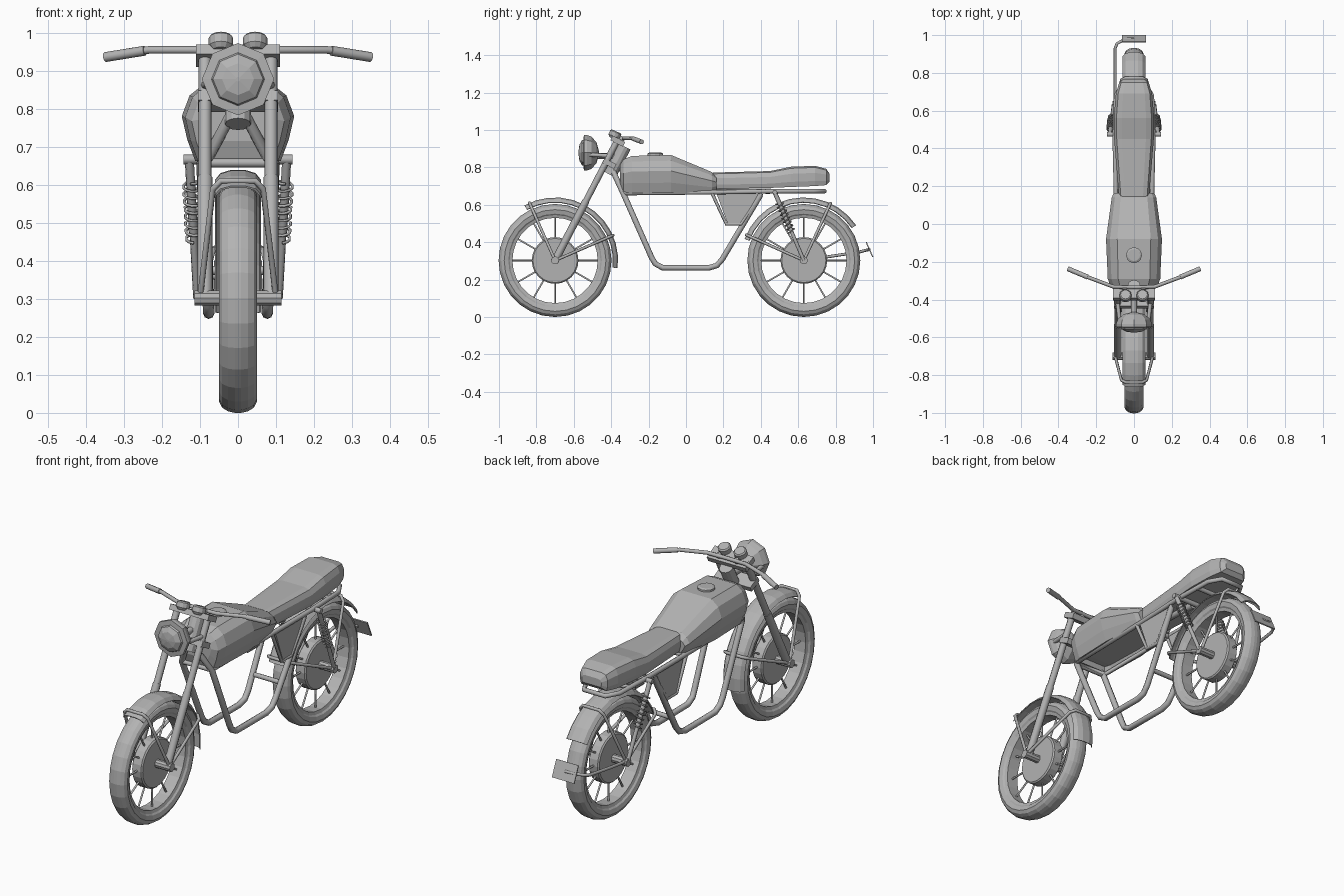
import bpy, bmesh, math
from mathutils import Vector

if "Cube" in bpy.data.objects:
    bpy.data.objects.remove(bpy.data.objects["Cube"])

grey = bpy.data.materials.new("plain_grey")
grey.diffuse_color = (0.45, 0.45, 0.45, 1)
grey.use_nodes = True
grey.node_tree.nodes["Principled BSDF"].inputs["Base Color"].default_value = grey.diffuse_color


def finish(name, bm):
    bmesh.ops.remove_doubles(bm, verts=bm.verts, dist=1e-5)
    bmesh.ops.recalc_face_normals(bm, faces=bm.faces)
    me = bpy.data.meshes.new(name)
    bm.to_mesh(me)
    bm.free()
    me.materials.append(grey)
    ob = bpy.data.objects.new(name, me)
    bpy.context.collection.objects.link(ob)
    return ob


def loft(rings, loop_rings=False, loop_pts=True, caps=False):
    bm = bmesh.new()
    vs = [[bm.verts.new(p) for p in r] for r in rings]
    n, m = len(vs), len(vs[0])
    for i in range(n if loop_rings else n - 1):
        for j in range(m if loop_pts else m - 1):
            a, b = vs[i], vs[(i + 1) % n]
            k = (j + 1) % m
            bm.faces.new((a[j], a[k], b[k], b[j]))
    if caps:
        bm.faces.new(vs[0])
        bm.faces.new(vs[-1])
    return bm


def lathe(name, profile, centre, axis, n, closed=False):
    # profile of (radius, offset along axis)
    c, ax = Vector(centre), Vector(axis).normalized()
    u = ax.cross(Vector((0, 0, 1)) if abs(ax.z) < 0.9 else Vector((1, 0, 0))).normalized()
    v = ax.cross(u)
    rings = [[c + ax * h + (u * math.cos(t) + v * math.sin(t)) * r
              for t in (2 * math.pi * i / n for i in range(n))] for r, h in profile]
    return finish(name, loft(rings, loop_rings=closed, caps=not closed))


def tube(name, pts, r, mirror=False, cyclic=False, res=2):
    for side in ((1, -1) if mirror else (1,)):
        cu = bpy.data.curves.new(name, 'CURVE')
        cu.dimensions = '3D'
        cu.bevel_depth, cu.bevel_resolution, cu.use_fill_caps = r, res, True
        sp = cu.splines.new('POLY')
        sp.points.add(len(pts) - 1)
        for p, q in zip(sp.points, pts):
            p.co = (q[0] * side, q[1], q[2], 1)
        sp.use_cyclic_u = cyclic
        cu.materials.append(grey)
        label = name if not mirror else name + ("_right" if side > 0 else "_left")
        ob = bpy.data.objects.new(label, cu)
        bpy.context.collection.objects.link(ob)
        bpy.ops.object.select_all(action='DESELECT')
        ob.select_set(True)
        bpy.context.view_layer.objects.active = ob
        bpy.ops.object.convert(target='MESH')


def block(name, centre, size, rot_x=0):
    bm = bmesh.new()
    bmesh.ops.create_cube(bm, size=1)
    for v in bm.verts:
        v.co = Vector(v.co) * Vector((1, 1, 1)).length / math.sqrt(3)
        v.co = Vector((v.co.x * size[0], v.co.y * size[1], v.co.z * size[2]))
    ob = finish(name, bm)
    ob.location, ob.rotation_euler.x = centre, rot_x
    return ob


def body(name, sections, cross):
    # sections: y, bottom z, top z, half width; cross: width and height fractions
    rings = []
    for y, zb, zt, w in sections:
        right = [(w * fx, y, zb + (zt - zb) * fz) for fx, fz in cross]
        rings.append(right + [(-x, yy, z) for x, yy, z in reversed(right)])
    return loft(rings, caps=True)


# wheels, mudguards and their stays
WZ = 0.302


def wheel(label, cy, guard, stays):
    c = (0, cy, WZ)

    def at(x, r, deg):
        a = math.radians(deg)
        return (x, cy + r * math.cos(a), WZ + r * math.sin(a))
    half = [(.242, .036), (.25, .044), (.272, .05), (.288, .042), (.298, .026), (.302, .008)]
    lathe(label + "_tyre", half + [(r, -x) for r, x in reversed(half)], c, (1, 0, 0), 28, True)
    lathe(label + "_rim", [(.228, -.032), (.246, -.038), (.246, .038), (.228, .032)],
          c, (1, 0, 0), 28, True)
    lathe(label + "_hub", [(.118, -.03), (.125, -.024), (.125, .024), (.118, .03)], c, (1, 0, 0), 24)
    lathe(label + "_axle", [(.021, -.115), (.021, .115)], c, (1, 0, 0), 10)
    for i in range(12):
        tube(label + "_spoke", [at(0, .12, i * 30), at(0, .235, i * 30)], .005, res=1)
    arc = [(-.06, .312), (-.046, .329), (-.02, .337), (.02, .337), (.046, .329), (.06, .312)]
    n = 11
    rings = [[at(x, r, guard[0] + (guard[1] - guard[0]) * i / n) for x, r in arc] for i in range(n + 1)]
    ob = finish(label + "_mudguard", loft(rings, loop_pts=False))
    ob.modifiers.new("thickness", 'SOLIDIFY').thickness = .005
    for a in stays:
        side = [(.1, cy, WZ), at(.066, .315, a), at(.045, .338, a)]
        tube(label + "_mudguard_stay", side + [(-x, y, z) for x, y, z in reversed(side)], .008)


wheel("front_wheel", -.70, (-7, 119), (114, 23.5))
wheel("rear_wheel", .63, (34, 160), (65, 156))

# front fork, clamps and steering head
fork = lambda z, x=.087: (x, -.70 + (z - .302) * .519, z)
tube("fork_lower", [fork(.295), fork(.62)], .020, True)
tube("fork_upper", [fork(.60), fork(.955)], .017, True)
tilt = -math.atan(.519)
block("upper_clamp", (0, -.365, .94), (.22, .075, .028), tilt)
block("lower_clamp", (0, -.41, .82), (.21, .07, .028), tilt)
lathe("steering_head", [(.034, 0), (.034, .17)], (0, -.405, .76), (0, .46, .89), 12)

# handlebar with grips
bar = [(0, -.335, .955), (.11, -.332, .955), (.235, -.285, .955), (.35, -.237, .936)]
tube("handlebar", [(-x, y, z) for x, y, z in reversed(bar[1:])] + bar, .010)
tube("grip", [(.245, -.281, .953), (.35, -.237, .936)], .013, True)
tube("bar_mount", [(.05, -.36, .93), (.05, -.335, .96)], .014, True)

# gauges
for s in (1, -1):
    lathe("gauge", [(.022, -.012), (.032, 0), (.032, .024), (.026, .03)],
          (s * .045, -.385, .965), (0, .4, .9), 12)

# headlight and its bracket
lathe("headlight", [(.006, -.575), (.042, -.570), (.066, -.557), (.070, -.548), (.095, -.546),
                    (.095, -.53), (.086, -.505), (.055, -.478), (.01, -.466)],
      (0, 0, .878), (0, 1, 0), 8)
tube("headlight_bracket", [(.075, -.52, .868), (.087, -.415, .862)], .011, True)
tube("headlight_mount", [(0, -.475, .86), (0, -.38, .86)], .016)

# fuel tank with hollow underside, and filler cap
bm = body("fuel_tank", [(-.352, .715, .815, .095), (-.335, .666, .842, .122), (-.29, .663, .861, .139),
                        (-.08, .663, .866, .148), (.14, .663, .774, .118), (.163, .68, .75, .108)],
          [(.76, 0), (.9, .27), (1, .58), (.86, .85), (.6, 1)])
bmesh.ops.recalc_face_normals(bm, faces=bm.faces)
under = [f for f in bm.faces if f.normal.z < -.95]
bmesh.ops.inset_region(bm, faces=under, thickness=.015)
bmesh.ops.translate(bm, verts=list({v for f in under for v in f.verts}), vec=(0, 0, .035))
finish("fuel_tank", bm)
lathe("filler_cap", [(.042, -.01), (.042, .008), (.032, .013)], (0, -.165, .866), (0, 0, 1), 12)

# seat
finish("seat", body("seat", [(.145, .685, .772, .08), (.45, .69, .78, .105), (.56, .695, .803, .107),
                             (.69, .70, .808, .096), (.75, .705, .792, .078), (.768, .725, .765, .055)],
                    [(.93, 0), (1, .25), (1, .65), (.87, .92), (.6, 1)]))

# frame
tube("frame_cradle", [(.015, -.395, .79), (.085, -.335, .66), (.08, -.185, .32), (.078, -.165, .285),
                      (.077, -.125, .263), (.077, .12, .262), (.077, .165, .275), (.078, .195, .31),
                      (.095, .40, .655)], .015, True)
rail = [(.09, -.33, .662), (.095, .15, .667), (.102, .45, .672), (.095, .68, .673), (.06, .742, .673)]
tube("seat_rail", rail + [(-x, y, z) for x, y, z in reversed(rail)], .012, cyclic=True)
tube("backbone", [(0, -.37, .80), (0, .10, .70), (0, .45, .675)], .018)
for y, z, w in ((-.335, .658, .085), (.235, .375, .08), (.15, .667, .095), (.60, .672, .1)):
    tube("frame_crossbar", [(-w, y, z), (w, y, z)], .012)

# side panels with their surrounding tube
outline = [(.165, .655), (.395, .655), (.29, .502), (.222, .502)]
for s in (1, -1):
    finish("side_panel", loft([[(s * x, y, z) for y, z in outline] for x in (.082, .1)], caps=True))
tube("side_panel_frame", [(.098, .14, .66), (.096, .215, .497), (.096, .295, .497), (.1, .405, .66)],
     .009, True)

# rear shocks with coil springs
top, bot = Vector((.128, .475, .665)), Vector((.108, .63, .302))
tube("shock_mount", [(-.143, .475, .667), (.143, .475, .667)], .013)
tube("shock_body", [top, top.lerp(bot, .55)], .012, True)
tube("shock_rod", [top.lerp(bot, .5), bot], .010, True)
ax = (bot - top).normalized()
u = ax.cross(Vector((1, 0, 0))).normalized()
v = ax.cross(u)
coil = []
for i in range(8 * 10 + 1):
    a = i * math.tau / 10
    coil.append(top.lerp(bot, .15 + .43 * i / 80) + (u * math.cos(a) + v * math.sin(a)) * .02)
tube("shock_spring", coil, .004, True, res=0)

# number plate and its arm on the left side
tube("plate_arm", [(-.10, .63, .305), (-.10, .76, .322), (-.10, .93, .348), (-.09, .955, .355),
                   (-.05, .978, .36), (0, .98, .36)], .008)
block("number_plate", (0, .981, .36), (.126, .006, .088), math.radians(24))
